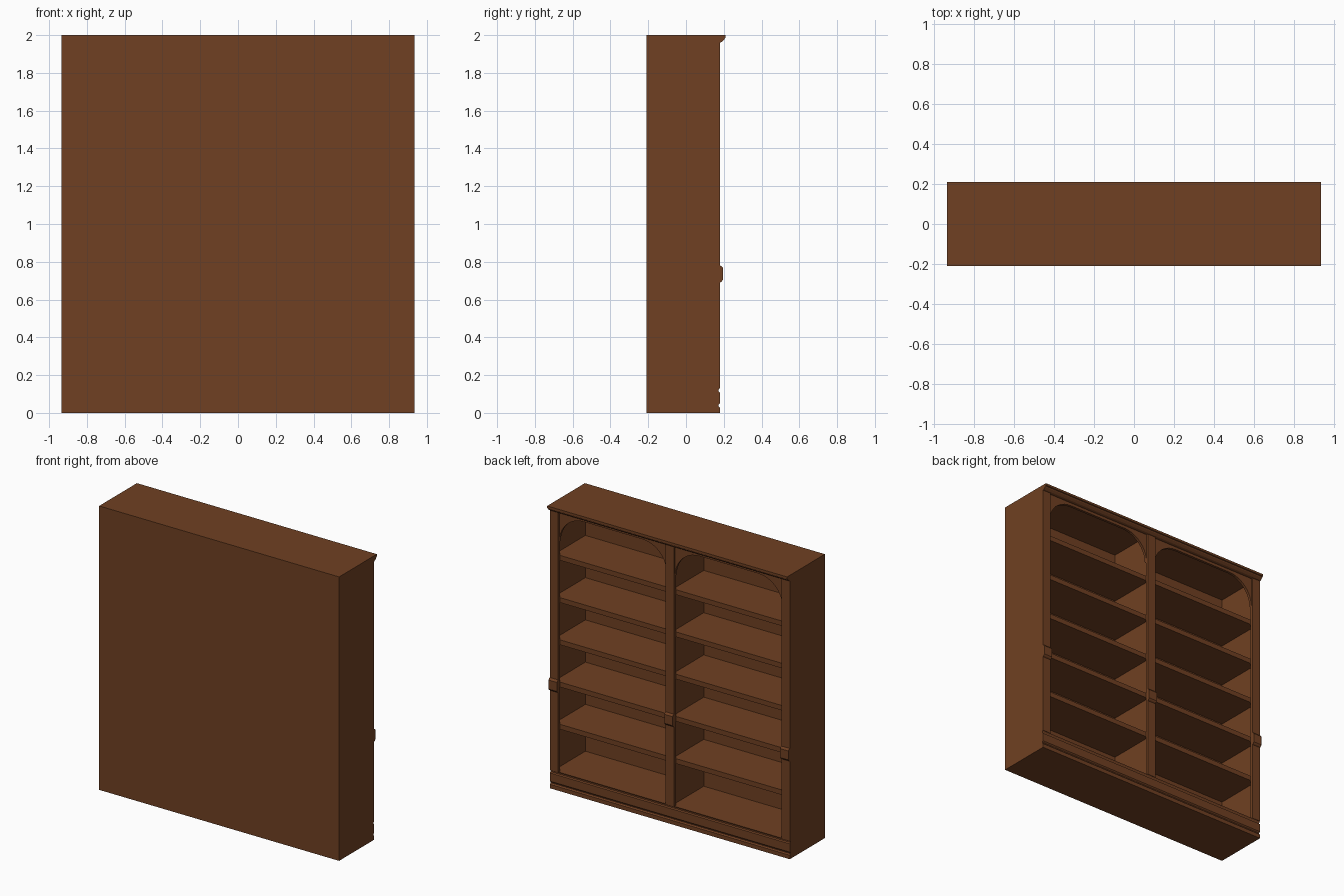
import bpy, bmesh, math

if "Cube" in bpy.data.objects:
    bpy.data.objects.remove(bpy.data.objects["Cube"])

W, BACK, FACE = 0.935, -0.21, 0.18      # half width, rear plane, open face plane
FLOOR, CEIL = 0.13, 1.965
T = 0.025                               # panel thickness

wood = bpy.data.materials.new("brown_wood")
wood.diffuse_color = (0.162, 0.051, 0.0160, 1)
wood.use_nodes = True
wood.node_tree.nodes["Principled BSDF"].inputs["Base Color"].default_value = wood.diffuse_color


def prism(name, pts, axis, lo, hi):
    """Extrude a 2D outline along x (outline is y,z) or y (outline is x,z)."""
    place = (lambda p, d: (d, p[0], p[1])) if axis == "x" else (lambda p, d: (p[0], d, p[1]))
    bm = bmesh.new()
    a = [bm.verts.new(place(p, lo)) for p in pts]
    b = [bm.verts.new(place(p, hi)) for p in pts]
    bm.faces.new(a)
    bm.faces.new(b[::-1])
    n = len(pts)
    for i in range(n):
        bm.faces.new((a[i], b[i], b[(i + 1) % n], a[(i + 1) % n]))
    bmesh.ops.recalc_face_normals(bm, faces=bm.faces)
    me = bpy.data.meshes.new(name)
    bm.to_mesh(me)
    bm.free()
    me.materials.append(wood)
    ob = bpy.data.objects.new(name, me)
    bpy.context.collection.objects.link(ob)
    return ob


def box(name, x0, x1, y0, y1, z0, z1):
    return prism(name, [(y0, z0), (y1, z0), (y1, z1), (y0, z1)], "x", x0, x1)


# Plinth with two moulded grooves, also the cabinet floor
F = FACE
prism("plinth", [(BACK, 0), (F, 0), (F, 0.028), (F - 0.008, 0.036), (F - 0.008, 0.042),
                 (F, 0.05), (F, 0.108), (F - 0.008, 0.114), (F - 0.008, 0.12),
                 (F - 0.003, FLOOR), (BACK, FLOOR)], "x", -W, W)

# Top board with cornice moulding
prism("cornice_top", [(BACK, CEIL), (F - 0.02, CEIL), (F - 0.02, 1.96), (F, 1.96), (F + 0.008, 1.963),
                      (F + 0.022, 1.975), (F + 0.024, 1.982), (F + 0.03, 1.985),
                      (F + 0.03, 2.0), (BACK, 2.0)], "x", -W, W)

# Carcass: back, two sides and the central divider
box("back_panel", -W + T, W - T, BACK, BACK + 0.03, FLOOR, CEIL)
for s, x in (("left", -W), ("right", W - T), ("centre", -T / 2)):
    box(s + "_upright_panel", x, x + T, BACK if s != "centre" else BACK + 0.03, F - 0.02, FLOOR, CEIL)

# Face posts and the raised blocks on them
PW = 0.065
for s, x in (("left", -W), ("centre", -PW / 2), ("right", W - PW)):
    box(s + "_post", x, x + PW, F - 0.02, F, FLOOR, 1.96)
    prism(s + "_post_block", [(F, 0.69), (F + 0.008, 0.695), (F + 0.015, 0.705),
                              (F + 0.015, 0.768), (F + 0.008, 0.777), (F, 0.78)], "x", x, x + PW)

# Shelves and arched head boards of each bay
for s, sign in (("left", -1), ("right", 1)):
    xa, xb = sorted((sign * T / 2, sign * (W - T)))
    for i in range(5):
        z = 0.46 + i * 0.2975
        box(f"{s}_shelf_{i + 1}", xa, xb, BACK + 0.03, F - 0.02, z - 0.035, z)
    oa, ob_ = sorted((sign * PW / 2, sign * (W - PW)))
    r, top = 0.19, 1.94
    arc = [(r * (1 - math.cos(t)), r * math.sin(t)) for t in [i * math.pi / 20 for i in range(11)]]
    pts = [(oa, CEIL)] + [(oa + u, top - r + v) for u, v in arc]
    pts += [(ob_ - u, top - r + v) for u, v in reversed(arc)] + [(ob_, CEIL)]
    prism(s + "_arched_head", pts, "y", F - 0.03, F - 0.012)
